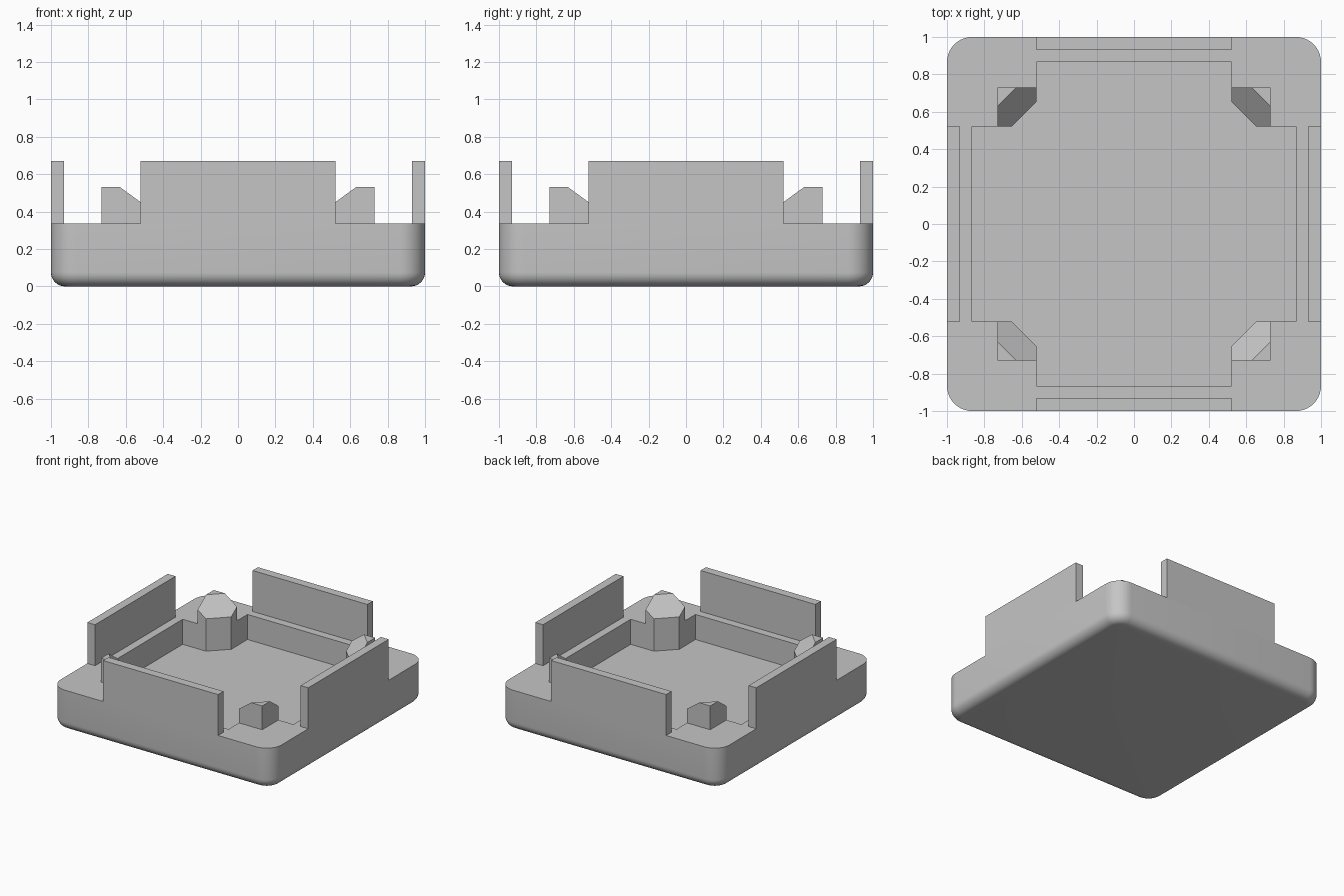
import bpy
import bmesh
import math

cube = bpy.data.objects.get("Cube")
if cube:
    bpy.data.objects.remove(cube, do_unlink=True)

RIM, WALL_TOP, FLOOR = 0.335, 0.67, 0.13   # heights
CORNER, FILLET = 0.135, 0.075              # radii of the tray edges
SIDE, POCKET, CUT = 0.52, 0.865, 0.655     # wall half length, pocket reach, pocket corner cut
POST = 0.73                                # outer face of the posts

grey = bpy.data.materials.new("plain_grey")
grey.use_nodes = True
colour = (0.56, 0.56, 0.56, 1)
grey.diffuse_color = colour
grey.node_tree.nodes["Principled BSDF"].inputs["Base Color"].default_value = colour


def make(name, bm):
    bmesh.ops.recalc_face_normals(bm, faces=bm.faces[:])
    mesh = bpy.data.meshes.new(name)
    bm.to_mesh(mesh)
    bm.free()
    mesh.materials.append(grey)
    obj = bpy.data.objects.new(name, mesh)
    bpy.context.collection.objects.link(obj)
    return obj


def loft(name, rings):
    """Closed skin through rings that have equal point counts."""
    bm = bmesh.new()
    loops = [[bm.verts.new(p) for p in ring] for ring in rings]
    for low, high in zip(loops, loops[1:]):
        for i in range(len(low)):
            j = (i + 1) % len(low)
            bm.faces.new((low[i], low[j], high[j], high[i]))
    bm.faces.new(loops[0][::-1])
    bm.faces.new(loops[-1])
    return make(name, bm)


def turn(x, y, quarter):
    for _ in range(quarter):
        x, y = -y, x
    return x, y


def rounded_square(half, radius, z, steps=10):
    ring = []
    for q in range(4):
        for i in range(steps + 1):
            a = math.pi / 2 * i / steps
            x = half - radius + radius * math.cos(a)
            y = half - radius + radius * math.sin(a)
            ring.append((*turn(x, y, q), z))
    return ring


# Tray body with rounded corners and a rounded bottom edge
rings = []
for i in range(9):
    a = math.pi / 2 * i / 8
    inset = FILLET * (1 - math.sin(a))
    rings.append(rounded_square(1 - inset, CORNER - inset, FILLET * (1 - math.cos(a))))
rings.append(rounded_square(1, CORNER, RIM))
tray = loft("tray_body", rings)

# Cross-shaped pocket with cut inner corners
corner = [(POCKET, SIDE), (CUT, SIDE), (SIDE, CUT), (SIDE, POCKET)]
outline = [turn(x, y, q) for q in range(4) for x, y in corner]
cutter = loft("pocket_cutter", [[(x, y, z) for x, y in outline] for z in (FLOOR, RIM + 0.2)])
cutter.hide_render = True
pocket = tray.modifiers.new("pocket", "BOOLEAN")
pocket.operation = "DIFFERENCE"
pocket.solver = "EXACT"
pocket.object = cutter
bpy.context.view_layer.objects.active = tray
tray.select_set(True)
bpy.ops.object.modifier_apply(modifier=pocket.name)
bpy.data.objects.remove(cutter, do_unlink=True)
bpy.ops.object.shade_smooth_by_angle(angle=math.radians(30))

# Upright walls, flush with each side of the tray
wall = [(0.93, -SIDE), (1, -SIDE), (1, SIDE), (0.93, SIDE)]
for q, name in enumerate(("left", "back", "right", "front")):
    loft(name + "_wall", [[(*turn(x, y, q), z) for x, y in wall] for z in (RIM, WALL_TOP)])

# Corner posts, with a slope facing the middle
post = [(POST, SIDE), (POST, POST), (SIDE, POST), (SIDE, CUT), (CUT, SIDE)]
for q, name in enumerate(("back_left", "back_right", "front_right", "front_left")):
    obj = loft(name + "_post", [[(*turn(x, y, q), z) for x, y in post] for z in (RIM, 0.53)])
    bm = bmesh.new()
    bm.from_mesh(obj.data)
    out_x, out_y = turn(1, 1, q)
    edge_x, edge_y = turn(POST, 0.63, q)
    cut = bmesh.ops.bisect_plane(
        bm, geom=bm.verts[:] + bm.edges[:] + bm.faces[:],
        plane_co=(edge_x, edge_y, 0.53), plane_no=(-0.73 * out_x, -0.73 * out_y, 1),
        clear_outer=True)
    rim_edges = [g for g in cut["geom_cut"] if isinstance(g, bmesh.types.BMEdge)]
    bmesh.ops.holes_fill(bm, edges=rim_edges)
    bmesh.ops.recalc_face_normals(bm, faces=bm.faces[:])
    bm.to_mesh(obj.data)
    bm.free()
